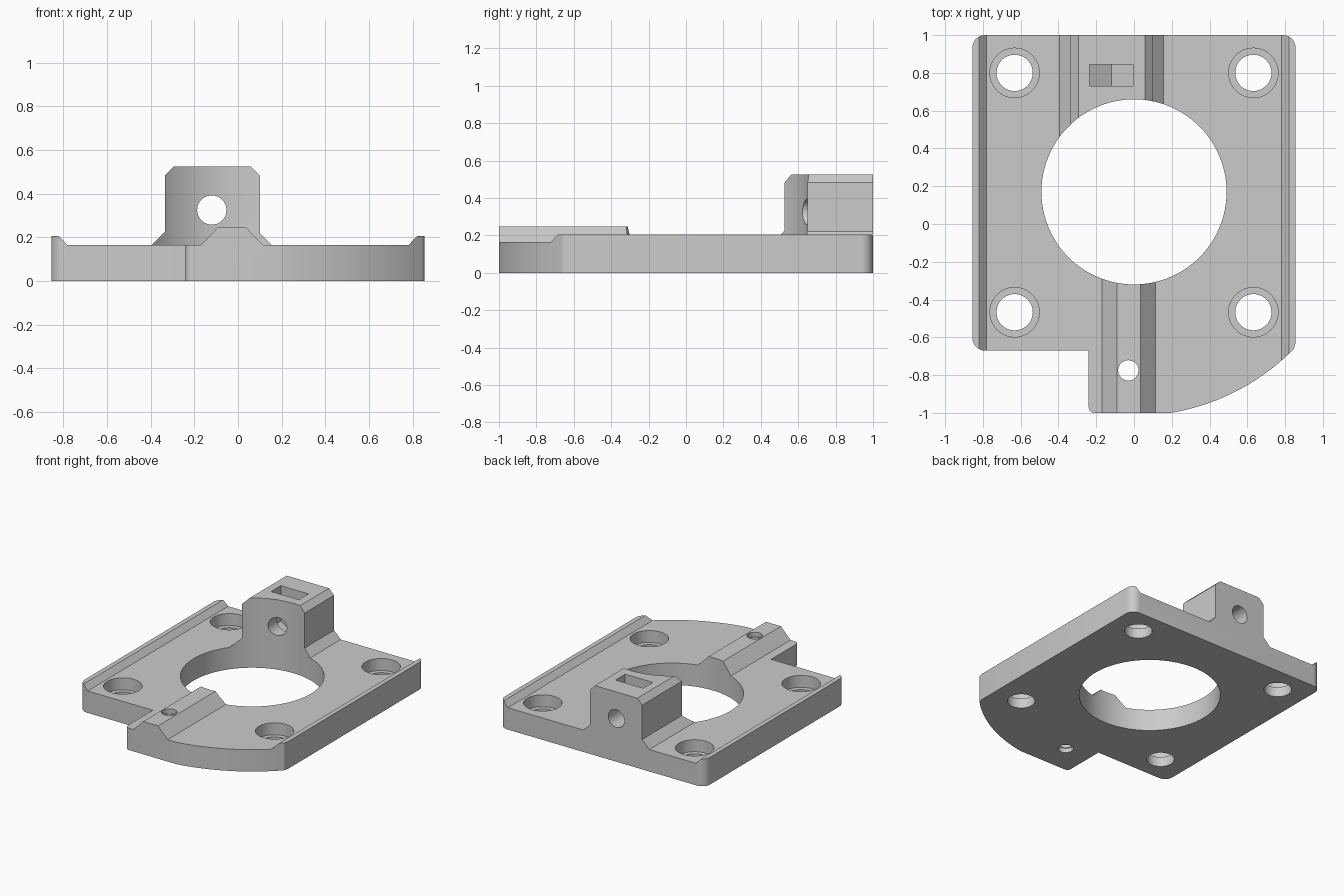
import bpy, bmesh, math
from mathutils import Vector

old = bpy.data.objects.get("Cube")
if old:
    bpy.data.objects.remove(old, do_unlink=True)

grey = bpy.data.materials.new("light_grey")
grey.use_nodes = True
grey.diffuse_color = (0.6, 0.6, 0.6, 1)
grey.node_tree.nodes["Principled BSDF"].inputs["Base Color"].default_value = (0.6, 0.6, 0.6, 1)


def prism(name, points, axis, start, end):
    """Extrude a flat profile along y (points are x, z) or z (points are x, y)."""
    bm = bmesh.new()
    place = (lambda u, v: (u, start, v)) if axis == "y" else (lambda u, v: (u, v, start))
    face = bm.faces.new([bm.verts.new(place(u, v)) for u, v in points])
    new = bmesh.ops.extrude_face_region(bm, geom=[face])["geom"]
    shift = Vector((0, end - start, 0)) if axis == "y" else Vector((0, 0, end - start))
    bmesh.ops.translate(bm, vec=shift, verts=[g for g in new if isinstance(g, bmesh.types.BMVert)])
    bmesh.ops.recalc_face_normals(bm, faces=bm.faces[:])
    mesh = bpy.data.meshes.new(name)
    bm.to_mesh(mesh)
    bm.free()
    mesh.materials.append(grey)
    obj = bpy.data.objects.new(name, mesh)
    bpy.context.scene.collection.objects.link(obj)
    return obj


def arc(cx, cy, radius, a0, a1, steps):
    angles = [math.radians(a0 + (a1 - a0) * i / steps) for i in range(steps + 1)]
    return [(cx + radius * math.cos(a), cy + radius * math.sin(a)) for a in angles]


def circle(cx, cy, radius, steps=48):
    return arc(cx, cy, radius, 0, 360, steps)[:-1]


def combine(target, tool, operation):
    """Apply one boolean and remove its helper."""
    tool.hide_render = True
    mod = target.modifiers.new(operation, "BOOLEAN")
    mod.object, mod.operation, mod.solver = tool, operation, "EXACT"
    bpy.context.view_layer.objects.active = target
    bpy.ops.object.modifier_apply(modifier=mod.name)
    bpy.data.objects.remove(tool, do_unlink=True)


W, FLOOR, RAIL, BORE_Y = 0.855, 0.165, 0.205, 0.17

# Base plate with a raised, sloped rail along each side
half = [(W + 0.1, 0), (W + 0.1, RAIL), (0.82, RAIL), (0.782, FLOOR)]
plate = prism("mounting_plate", half + [(-x, z) for x, z in reversed(half)], "y", -1.2, 1.2)

# Front ridge and rear clamp block, both with flared sides
ridge = [(-0.17, FLOOR), (-0.09, 0.247), (0.035, 0.247), (0.115, FLOOR), (0.115, 0.1), (-0.17, 0.1)]
combine(plate, prism("front_ridge", ridge, "y", -1.15, 0), "UNION")
block = [(-0.395, 0.1), (-0.395, FLOOR), (-0.335, 0.225), (-0.335, 0.483), (-0.295, 0.525),
         (0.058, 0.525), (0.1, 0.483), (0.1, 0.22), (0.155, FLOOR), (0.155, 0.1)]
combine(plate, prism("clamp_block", block, "y", 0.3, 1.15), "UNION")

# Trim everything to the plan outline: rounded corners, front tab, curved edge
R = 0.065
outline = (arc(W - R, 1 - R, R, 0, 90, 8) + arc(R - W, 1 - R, R, 90, 180, 8)
           + arc(R - W, R - 0.67, R, 180, 270, 8) + [(-0.24, -0.67)]
           + arc(-0.21, -0.97, 0.03, 180, 270, 5)
           + arc(0, BORE_Y, 1.186, -80.8, -44.5, 28) + [(W, -0.63)])
combine(plate, prism("outline", outline, "z", -0.1, 0.8), "INTERSECT")

# Central bore
combine(plate, prism("bore", circle(0, BORE_Y, 0.49, 96), "z", -0.2, 0.9), "DIFFERENCE")

# Four counterbored screw holes
for x in (-0.632, 0.632):
    for y in (-0.467, 0.8):
        combine(plate, prism("screw_hole", circle(x, y, 0.096), "z", -0.2, 0.4), "DIFFERENCE")
        combine(plate, prism("counterbore", circle(x, y, 0.131), "z", 0.075, 0.4), "DIFFERENCE")

# Threaded hole in the front tab: narrow bore with wider grooves
combine(plate, prism("tab_hole", circle(-0.03, -0.775, 0.054, 32), "z", -0.2, 0.4), "DIFFERENCE")
for i in range(6):
    z = 0.02 + i * 0.038
    combine(plate, prism("thread", circle(-0.03, -0.775, 0.061, 32), "z", z, z + 0.018), "DIFFERENCE")

# Clamp bolt hole and the hexagonal-bottomed nut slot
BX, BZ = -0.12, 0.325
combine(plate, prism("bolt_hole", circle(BX, BZ, 0.067), "y", 0.2, 1.2), "DIFFERENCE")
slot = [(BX - 0.115, 0.7), (BX - 0.115, BZ - 0.066), (BX, BZ - 0.133),
        (BX + 0.115, BZ - 0.066), (BX + 0.115, 0.7)]
combine(plate, prism("nut_slot", slot, "y", 0.73, 0.845), "DIFFERENCE")

# Smooth the round walls, keep the machined edges sharp
bpy.ops.object.select_all(action="DESELECT")
plate.select_set(True)
bpy.context.view_layer.objects.active = plate
bpy.ops.object.shade_smooth_by_angle(angle=math.radians(25))
